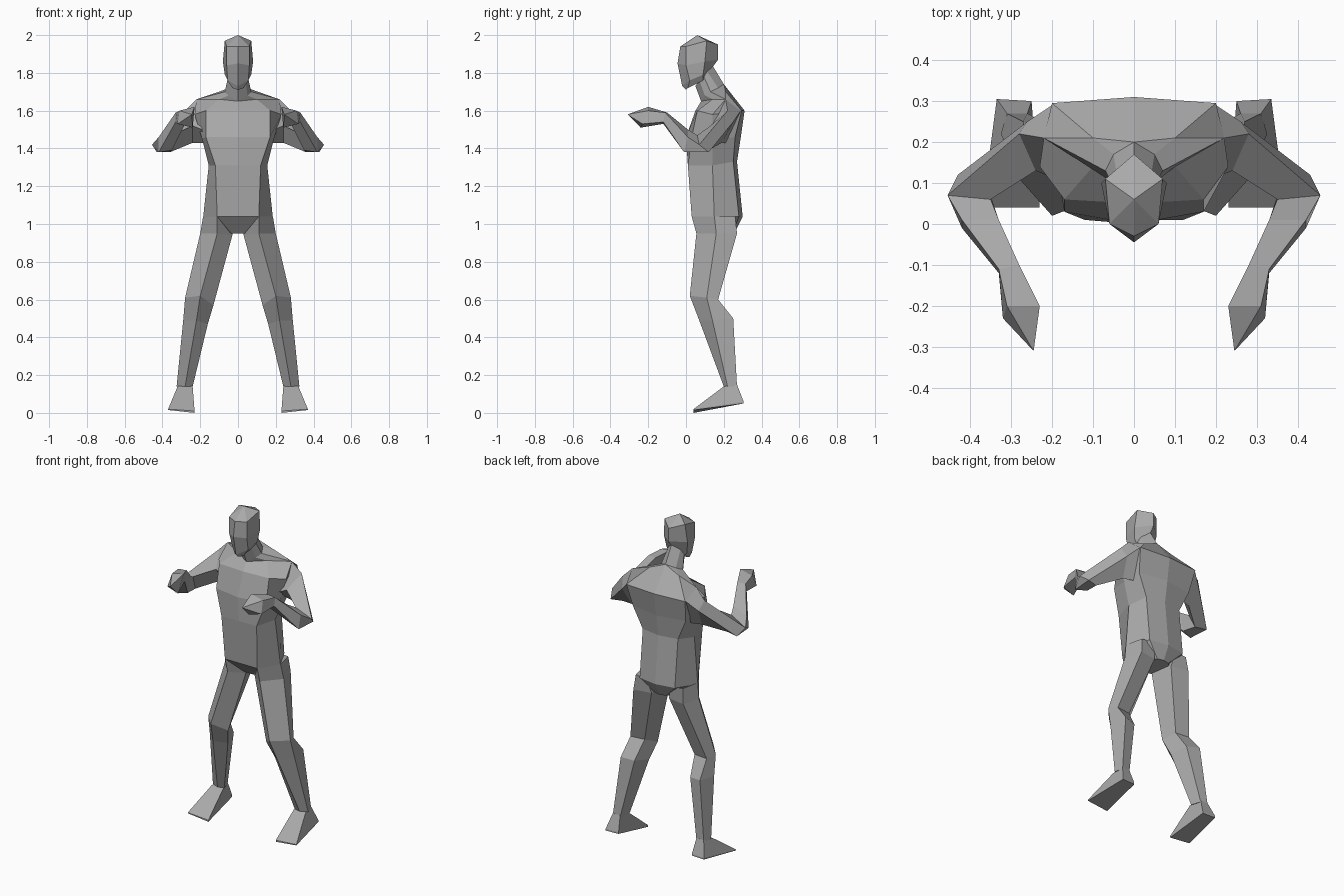
import bpy
import bmesh

cube = bpy.data.objects.get("Cube")
if cube:
    bpy.data.objects.remove(cube, do_unlink=True)

UNIT = 0.01  # cross-sections are written in hundredths

grey = bpy.data.materials.new("plain grey")
grey.use_nodes = True
colour = (0.4, 0.4, 0.4, 1)
grey.diffuse_color = colour
grey.node_tree.nodes["Principled BSDF"].inputs["Base Color"].default_value = colour


def loft(name, rings, side=1):
    """Skin a list of closed cross-sections and cap both ends."""
    bm = bmesh.new()
    loops = [[bm.verts.new((side * x * UNIT, y * UNIT, z * UNIT)) for x, y, z in ring]
             for ring in rings]
    for lower, upper in zip(loops, loops[1:]):
        count = len(lower)
        for i in range(count):
            j = (i + 1) % count
            bm.faces.new((lower[i], lower[j], upper[j], upper[i]))
    bm.faces.new(loops[0])
    bm.faces.new(loops[-1])
    bmesh.ops.remove_doubles(bm, verts=bm.verts, dist=0.0005)
    bmesh.ops.recalc_face_normals(bm, faces=bm.faces)
    mesh = bpy.data.meshes.new(name)
    bm.to_mesh(mesh)
    bm.free()
    mesh.materials.append(grey)
    body_part = bpy.data.objects.new(name, mesh)
    bpy.context.collection.objects.link(body_part)
    return body_part


def whole(half):
    """Complete a half section that runs from front centre to back centre."""
    return half + [(-x, y, z) for x, y, z in reversed(half[1:-1])]


def symmetric(name, halves):
    return loft(name, [whole(half) for half in halves])


def pair(name, rings):
    loft("left_" + name, rings)
    loft("right_" + name, rings, side=-1)


# Torso: crotch, hips, waist, ribs, chest, shoulder line, neck base
neck_base = [(0, 8, 165), (5, 10, 168), (7, 13, 170), (5, 17, 172), (0, 20, 174)]
symmetric("torso", [
    [(0, 11, 95), (3, 11, 95), (12, 16, 95), (4, 25, 96), (0, 26, 96)],
    [(0, 3, 104), (11, 3, 104), (18.5, 15, 103), (12, 28, 104), (0, 30, 104)],
    [(0, 1, 131), (12, 1, 131), (15.5, 14, 131), (12, 25, 133), (0, 27, 133)],
    [(0, 0, 146), (17, 3, 146), (19, 14, 145), (18, 26, 146), (0, 29, 146)],
    [(0, 5, 160), (17, 6, 160), (23, 14, 158), (20, 29.5, 160), (0, 31, 160)],
    [(0, 8, 165), (10, 14, 166), (22, 21, 166), (10, 21, 170), (0, 20, 174)],
    neck_base,
])

# Neck
symmetric("neck", [
    neck_base,
    [(0, 5, 173), (4, 7, 176), (5, 9, 179), (4, 11, 181), (0, 14, 184)],
])

# Head: chin, jaw, cheeks, brow, crown
symmetric("head", [
    [(0, 0, 171), (3, 1, 172), (5, 9, 176), (0, 13, 181)],
    [(0, -2, 173), (5.5, 2, 176), (7, 9, 179), (0, 14, 183)],
    [(0, -4.5, 185), (6, 0, 184), (8, 10, 186), (0, 17, 187)],
    [(0, -3, 194), (6, 0, 194), (7, 11, 197), (0, 17, 195)],
    [(0, 6, 200)] * 4,
])

# Arms: shoulder, elbow, forearm, wrist, fist, fingertips
pair("arm", [
    [(22, 21, 166), (20, 29, 160), (18, 21, 143), (19, 11, 150)],
    [(28, 22, 160), (26, 25, 154), (24, 19, 143), (24, 13, 152)],
    [(45.5, 7, 142), (43, 12, 138), (36, 10, 138), (35, 6, 147)],
    [(42, 1, 146), (42, -1, 138), (35, 1, 139), (33, 1, 150)],
    [(33, -11, 159), (33, -12, 154), (28, -12, 153), (28, -10, 159)],
    [(31, -20, 160), (32, -23, 153), (24, -24, 151), (23, -20, 162)],
    [(24.5, -31, 158)] * 4,
])

# Legs: hip, thigh, knee, calf, ankle
pair("leg", [
    [(11, 3, 104), (18.5, 15, 104), (16, 26, 104), (8, 27, 104), (3, 12, 96)],
    [(11, 5.5, 95), (20, 16, 95), (17, 27, 95), (6, 25, 95), (3, 12, 94)],
    [(20, 2, 62), (28, 11, 61), (26, 17, 60), (17, 16, 60), (13, 9, 57)],
    [(22, 7, 49), (29, 14, 49), (27, 25, 50), (19, 23, 49), (16, 13, 47)],
    [(28, 20, 14), (32.5, 22, 14), (31, 27, 14), (26, 27, 14), (24, 21, 14)],
])

# Feet: ankle opening down to a wedge sole
pair("foot", [
    [(24, 20, 14), (32, 20, 14), (31, 27, 15), (26, 27, 15)],
    [(23, 4, 1), (37, 4, 2), (33.5, 30.5, 6), (25, 30, 6)],
    [(23, 4, 0), (37, 4, 1.5), (33.5, 30.5, 5), (25, 30, 5)],
])
